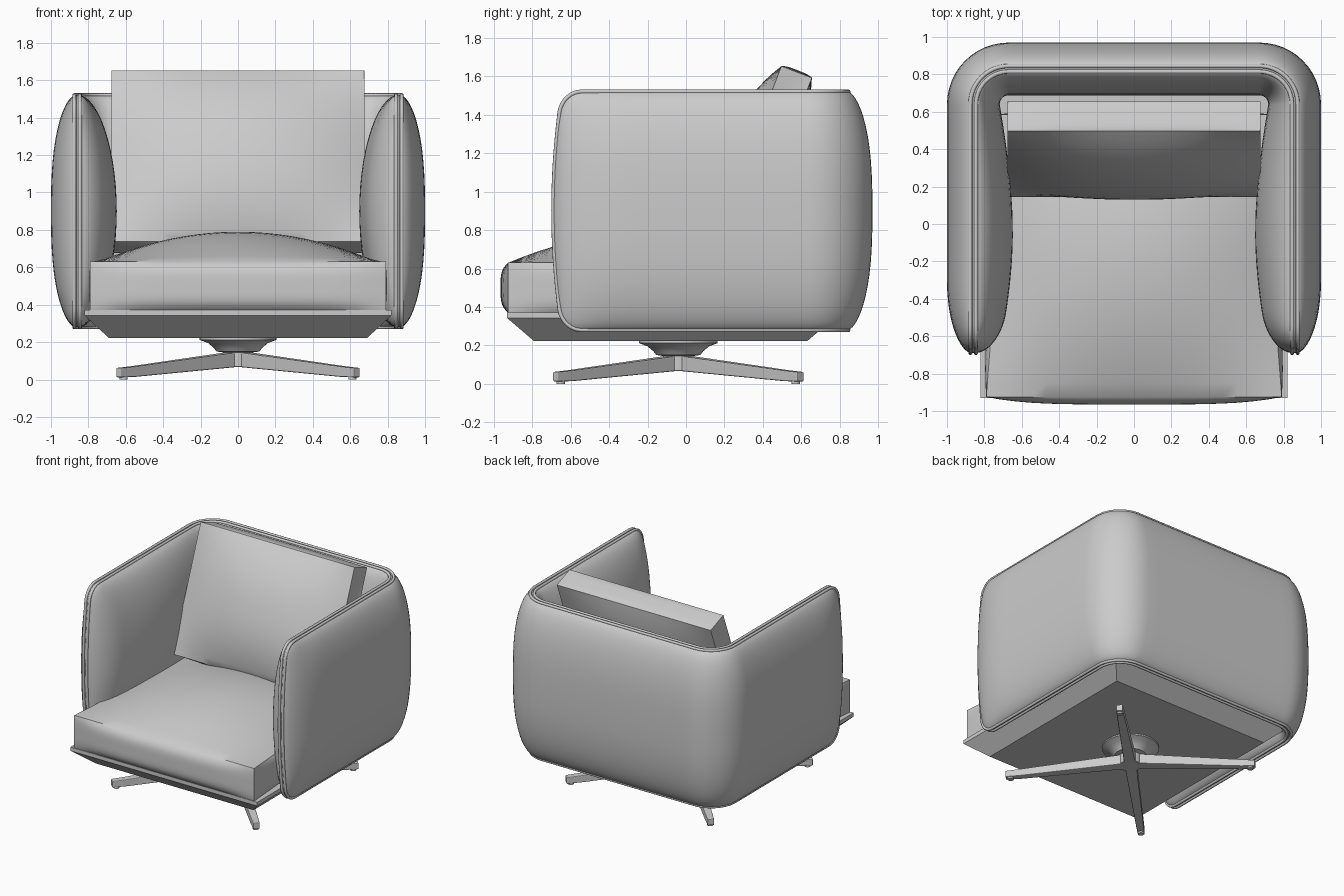
import bpy, bmesh, math
from mathutils import Vector, Matrix

if "Cube" in bpy.data.objects:
    bpy.data.objects.remove(bpy.data.objects["Cube"])

def finish(name, bm, smooth=True, angle=40):
    bmesh.ops.recalc_face_normals(bm, faces=bm.faces[:])
    me = bpy.data.meshes.new(name)
    bm.to_mesh(me)
    bm.free()
    ob = bpy.data.objects.new(name, me)
    bpy.context.collection.objects.link(ob)
    if smooth:
        bpy.ops.object.select_all(action='DESELECT')
        ob.select_set(True)
        bpy.context.view_layer.objects.active = ob
        bpy.ops.object.shade_smooth_by_angle(angle=math.radians(angle))
    return ob

def mirror_x(ob):
    m = ob.modifiers.new("Mirror", 'MIRROR')
    m.use_axis = (True, False, False)
    m.merge_threshold = 0.001

# --- Wraparound padded shell (right half, mirrored) ---
SX, SY, FRONT, R = 0.86, 0.83, -0.69, 0.19   # seam line: half width, back, front, corner radius
ZC, H, RC = 0.90, 0.62, 0.13                 # panel mid height, half height, front corner radius
ARM = SY - R - FRONT

def edge(s, length, p, q):
    return (1 - (1 - min(s / length, 1)) ** p) ** q

def path_point(seg, k, d):
    rr = max(R + d, 0.02)
    cx, cy = SX + d - rr, SY + d - rr
    if seg == 0:
        return SX + d, FRONT + (cy - FRONT) * k
    if seg == 1:
        a = k * math.pi / 2
        return cx + rr * math.cos(a), cy + rr * math.sin(a)
    return cx * (1 - k), SY + d

def shell_point(col, t, d):
    seg, k, s = col
    x, y = path_point(seg, k, d)
    c = max(RC - s, 0)
    h = H - RC + math.sqrt(max(RC * RC - c * c, 0))
    y += 0.03 * t * t * max(0, 1 - s / 0.3)
    return Vector((x, y, ZC + h * t))

cols = [(0, (i / 26) ** 2, ARM * (i / 26) ** 2) for i in range(27)]
cols += [(1, i / 12, ARM) for i in range(1, 13)]
cols += [(2, i / 8, ARM) for i in range(1, 9)]
M = 28
ts = [math.sin(math.pi * (j / M - 0.5)) for j in range(M + 1)]

def outer_offset(s, t):
    return 0.012 + 0.128 * edge(s, 0.4, 2.2, 0.6) * max(0, 1 - abs(t) ** 2.6) ** 0.6

def inner_offset(s, t):
    g = 0.13 * edge(s, 0.22, 2, 0.5) + 0.07 * math.sin(math.pi * min(s / ARM, 1))
    return -0.012 - g * max(0, 1 - t * t) ** 0.55

bm = bmesh.new()
rings = []
for c in cols:
    ring = [bm.verts.new(shell_point(c, t, outer_offset(c[2], t))) for t in ts]
    ring += [bm.verts.new(shell_point(c, t, inner_offset(c[2], t))) for t in reversed(ts)]
    rings.append(ring)
n = len(rings[0])
for a, b in zip(rings, rings[1:]):
    for j in range(n):
        k = (j + 1) % n
        bm.faces.new((a[j], a[k], b[k], b[j]))
for j in range(M):
    bm.faces.new((rings[0][j], rings[0][j + 1], rings[0][n - 2 - j], rings[0][n - 1 - j]))
mirror_x(finish("shell", bm))

# --- Piping along both shell seams ---
for name, d in (("outer_piping", 0.015), ("inner_piping", -0.015)):
    pts = [shell_point(c, -1, d) for c in reversed(cols)]
    pts += [shell_point(cols[0], t, d) for t in ts[1:-1]]
    pts += [shell_point(c, 1, d) for c in cols]
    cu = bpy.data.curves.new(name, 'CURVE')
    cu.dimensions = '3D'
    cu.bevel_depth = 0.011
    cu.bevel_resolution = 2
    sp = cu.splines.new('POLY')
    sp.points.add(len(pts) - 1)
    for p, v in zip(sp.points, pts):
        p.co = (*v, 1)
    ob = bpy.data.objects.new(name, cu)
    bpy.context.collection.objects.link(ob)
    mirror_x(ob)

# --- Cushions: boxes with bulged faces and crisp seams ---
def cushion(name, half, low, high, power, matrix, taper=0):
    bm = bmesh.new()
    bmesh.ops.create_cube(bm, size=2)
    bmesh.ops.subdivide_edges(bm, edges=bm.edges[:], cuts=19, use_grid_fill=True)
    for v in bm.verts:
        p = v.co.copy()
        for a in range(3):
            u, w = abs(p[(a + 1) % 3]), abs(p[(a + 2) % 3])
            b = high[a] if p[a] > 0 else low[a]
            v.co[a] = p[a] * (half[a] + b * (1 - u ** power[a]) * (1 - w ** power[a]))
        v.co.x *= 1 - taper * min(1, (p.y + 1) / 0.8)
    bm.transform(matrix)
    return finish(name, bm, angle=35)

cushion("seat_cushion", (0.79, 0.755, 0.13), (0.03, 0.04, 0), (0.03, 0.02, 0.16),
        (4, 4, 2), Matrix.Translation((0, -0.17, 0.5)), 0.06)
cushion("back_cushion", (0.675, 0.085, 0.49), (-0.02, 0.13, 0.015), (-0.02, 0.07, 0.01),
        (2, 2.3, 4), Matrix.Translation((0, 0.40, 1.165)) @ Matrix.Rotation(math.radians(-21), 4, 'X'))

# --- Tapered seat platform ---
bm = bmesh.new()
levels = []
for z, hx, y0, y1 in ((0.222, 0.69, -0.79, 0.63), (0.342, 0.82, -0.93, 0.77), (0.372, 0.82, -0.93, 0.77)):
    levels.append([bm.verts.new((x, y, z)) for x, y in ((-hx, y0), (hx, y0), (hx, y1), (-hx, y1))])
for a, b in zip(levels, levels[1:]):
    for i in range(4):
        bm.faces.new((a[i], a[(i + 1) % 4], b[(i + 1) % 4], b[i]))
bm.faces.new(levels[0])
bm.faces.new(levels[-1])
finish("seat_platform", bm, False)

# --- Turned pedestal ---
BY = -0.04
bm = bmesh.new()
prof = [(0, 0.066), (0.076, 0.066), (0.08, 0.07), (0.08, 0.145), (0.115, 0.15),
        (0.13, 0.17), (0.16, 0.195), (0.205, 0.212), (0.205, 0.23), (0, 0.23)]
vs = [bm.verts.new((r, 0, z)) for r, z in prof]
es = [bm.edges.new(e) for e in zip(vs, vs[1:])]
bmesh.ops.spin(bm, geom=vs + es, axis=(0, 0, 1), cent=(0, 0, 0), angle=2 * math.pi, steps=40)
bmesh.ops.remove_doubles(bm, verts=bm.verts[:], dist=0.0005)
bm.transform(Matrix.Translation((0, BY, 0)))
finish("pedestal", bm)

# --- Four diagonal legs with foot glides ---
for i in range(4):
    rot = Matrix.Translation((0, BY, 0)) @ Matrix.Rotation(math.radians(45 + 90 * i), 4, 'Z')
    bm = bmesh.new()
    secs = []
    for r, w, z0, z1 in ((0.03, 0.042, 0.068, 0.148), (0.80, 0.027, 0.014, 0.07), (0.90, 0.024, 0.012, 0.062)):
        secs.append([bm.verts.new((r, y, z)) for y, z in ((-w, z0), (w, z0), (w, z1), (-w, z1))])
    for a, b in zip(secs, secs[1:]):
        for j in range(4):
            bm.faces.new((a[j], a[(j + 1) % 4], b[(j + 1) % 4], b[j]))
    bm.faces.new(secs[0])
    bm.faces.new(secs[-1])
    bm.transform(rot)
    leg = finish(f"leg_{i + 1}", bm, False)
    bev = leg.modifiers.new("Bevel", 'BEVEL')
    bev.width = 0.006
    bev.segments = 2
    bm = bmesh.new()
    bmesh.ops.create_cone(bm, cap_ends=True, segments=20, radius1=0.022, radius2=0.022, depth=0.018,
                          matrix=rot @ Matrix.Translation((0.865, 0, 0.009)))
    finish(f"foot_glide_{i + 1}", bm)
